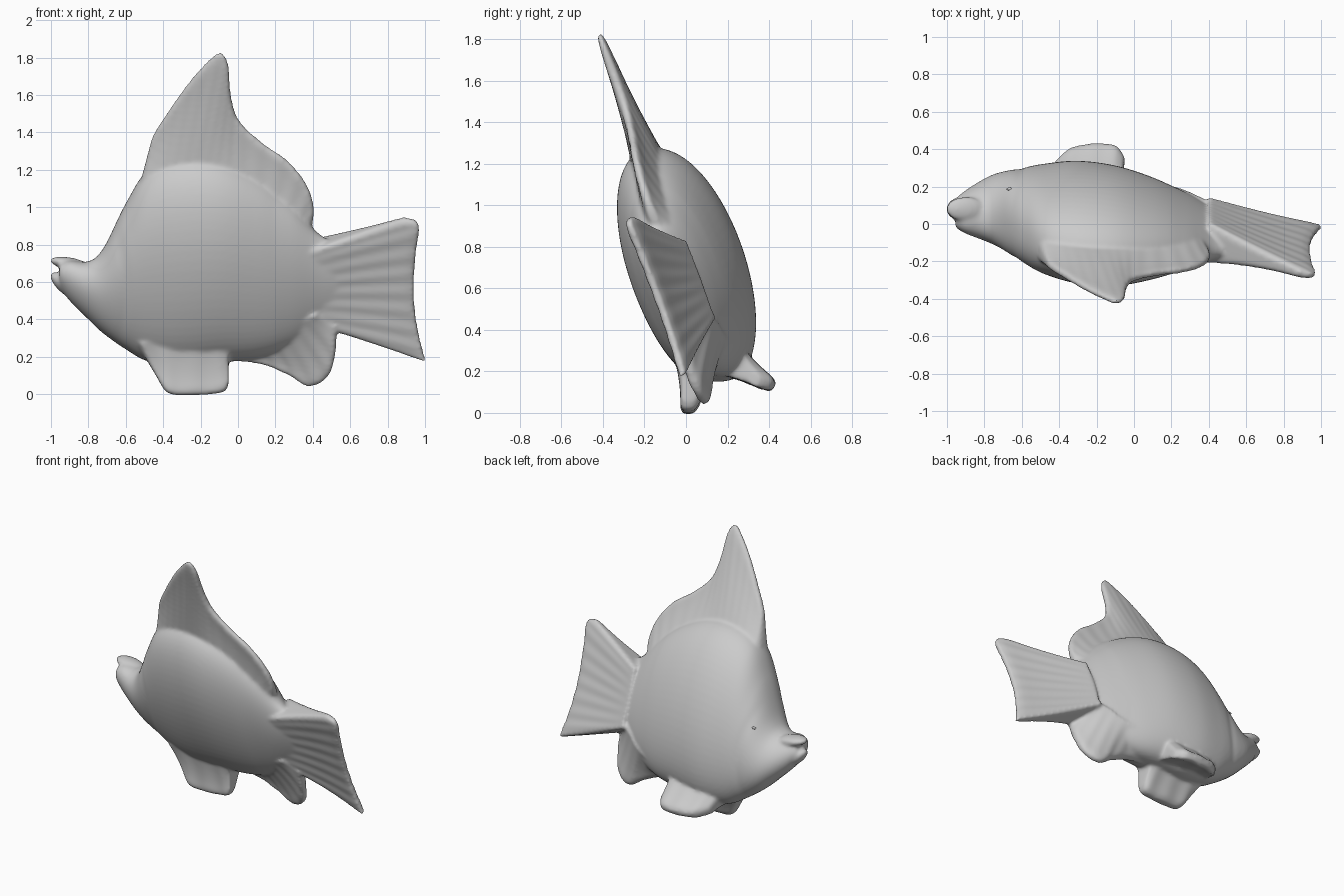
import bpy, bmesh, math
from mathutils import Vector, Matrix

if "Cube" in bpy.data.objects:
    bpy.data.objects.remove(bpy.data.objects["Cube"])


def centre_y(x, z, lean=0.37):
    """Leaning, gently bent middle plane of the fish."""
    return 0.025 - 0.115 * x - 0.07 * x * x - 0.012 * x ** 3 - lean * (z - 0.6)


def sample(pts, u):
    """Smooth curve through points of any dimension, u in 0..1."""
    n = len(pts) - 1
    f = min(max(u, 0), 1) * n
    i = min(int(f), n - 1)
    t = f - i
    p = [Vector(pts[min(max(k, 0), n)]) for k in (i - 1, i, i + 1, i + 2)]
    return 0.5 * (2 * p[1] + (p[2] - p[0]) * t
                  + (2 * p[0] - 5 * p[1] + 4 * p[2] - p[3]) * t ** 2
                  + (3 * p[1] - p[0] - 3 * p[2] + p[3]) * t ** 3)


def finish(name, bm):
    bmesh.ops.recalc_face_normals(bm, faces=bm.faces)
    me = bpy.data.meshes.new(name)
    bm.to_mesh(me)
    bm.free()
    ob = bpy.data.objects.new(name, me)
    bpy.context.collection.objects.link(ob)
    for p in me.polygons:
        p.use_smooth = True
    return ob


def fin(name, base, tip, root, edge, rays, normal=(0, 1, 0), nu=72, nv=14):
    """Ribbed fin lofted from a base line to a tip line, thinning outwards."""
    bm = bmesh.new()
    normal = Vector(normal).normalized()
    sides = []
    for s in (1, -1):
        grid = []
        for i in range(nu + 1):
            u = i / nu
            a, b = sample(base, u), sample(tip, u)
            rim_u = min(1, min(u, 1 - u) / 0.06)
            row = []
            for j in range(nv + 1):
                v = j / nv
                p = a.lerp(b, v)
                if len(p) == 2:
                    p = Vector((p[0], centre_y(p[0], p[1]), p[1]))
                t = root * (1 - v) ** 1.6 + edge
                t *= 0.55 + 0.45 * math.sqrt(rim_u * min(1, (1 - v) / 0.1))
                t *= 1 + 0.08 * v * math.cos(2 * math.pi * rays * u)
                row.append(bm.verts.new(p + normal * s * t))
            grid.append(row)
        for i in range(nu):
            for j in range(nv):
                bm.faces.new((grid[i][j], grid[i + 1][j],
                              grid[i + 1][j + 1], grid[i][j + 1]))
        sides.append([r[0] for r in grid] + grid[-1][1:]
                     + [r[-1] for r in grid[-2::-1]] + grid[0][-2:0:-1])
    # close the rim between both sides
    a, b = sides
    for k in range(len(a)):
        m = (k + 1) % len(a)
        bm.faces.new((a[k], a[m], b[m], b[k]))
    return finish(name, bm)


# Body: stations of x, top z, bottom z, half thickness
stations = [
    (-0.955, 0.695, 0.575, 0.075), (-0.90, 0.715, 0.50, 0.112),
    (-0.80, 0.71, 0.40, 0.16), (-0.72, 0.78, 0.325, 0.19),
    (-0.60, 1.02, 0.24, 0.225), (-0.48, 1.20, 0.175, 0.257),
    (-0.30, 1.27, 0.15, 0.288), (-0.10, 1.26, 0.17, 0.283),
    (0.10, 1.17, 0.19, 0.235), (0.28, 1.03, 0.25, 0.17),
    (0.42, 0.87, 0.34, 0.11), (0.52, 0.81, 0.39, 0.075),
    (0.65, 0.77, 0.43, 0.03)]


def body_point(u, a):
    x, top, bot, h = sample(stations, u)
    s, c = math.sin(a), math.cos(a)
    z = (top + bot) / 2 + (top - bot) / 2 * c
    # the deep middle leans less than the fins and tail do
    lean = 0.27 + 0.10 * min(1, max(0, (x - 0.2) / 0.4))
    # shallow gill-cover step behind the cheek
    gill = x + 0.60 + 0.5 * (z - 0.55) ** 2
    h *= 1 - 0.025 * math.exp(-(gill / 0.025) ** 2)
    # fuller belly on the front side, running down into the fins
    full = 0.92 if s > 0 else 0.90 - 0.25 * max(0, -c)
    return Vector((x, centre_y(x, z, lean) - 0.014
                   + h * math.copysign(abs(s) ** full, s), z))


bm = bmesh.new()
rings, N, M = [], 110, 64
for i in range(N + 1):
    rings.append([bm.verts.new(body_point(i / N, 2 * math.pi * k / M))
                  for k in range(M)])
for r, q in zip(rings, rings[1:]):
    for k in range(M):
        m = (k + 1) % M
        bm.faces.new((r[k], r[m], q[m], q[k]))
bm.faces.new(rings[0])
bm.faces.new(rings[-1])
parts = [finish("fish", bm)]


# Lips and eye: small stretched spheres
def blob(name, loc, size, tilt=0):
    bm = bmesh.new()
    bmesh.ops.create_uvsphere(
        bm, u_segments=24, v_segments=14, radius=1,
        matrix=Matrix.Translation(loc)
        @ Matrix.Rotation(math.radians(tilt), 4, 'Y')
        @ Matrix.Diagonal((*size, 1)))
    return finish(name, bm)


parts += [blob("upper_lip", (-0.90, 0.08, 0.698), (0.107, 0.066, 0.033), 10),
          blob("lower_lip", (-0.925, 0.08, 0.58), (0.1, 0.064, 0.04), 42)]
blob("eye", body_point(0.29, 0.95), (0.016, 0.008, 0.008))

# Dorsal fin, tall in front and rounded behind
parts.append(fin(
    "dorsal_fin",
    [(-0.54, 1.06), (-0.49, 1.13), (-0.43, 1.17), (-0.36, 1.19), (-0.29, 1.2),
     (-0.22, 1.2), (-0.15, 1.2), (-0.08, 1.19), (0.0, 1.15), (0.1, 1.08),
     (0.2, 1.0), (0.28, 0.93), (0.33, 0.87), (0.36, 0.80)],
    [(-0.475, 1.31), (-0.45, 1.39), (-0.38, 1.50), (-0.29, 1.63), (-0.20, 1.74),
     (-0.10, 1.825), (-0.052, 1.76), (-0.04, 1.61), (0.0, 1.47), (0.12, 1.35),
     (0.26, 1.25), (0.36, 1.13), (0.405, 1.0), (0.39, 0.87)],
    0.06, 0.02, 16, (0.15, 1, 0.37)))

# Flared tail fin
parts.append(fin(
    "tail_fin",
    [(0.38, 0.80), (0.38, 0.76), (0.38, 0.68), (0.38, 0.60),
     (0.38, 0.52), (0.38, 0.44), (0.38, 0.41)],
    [(0.89, 0.945), (0.965, 0.905), (0.95, 0.75), (0.94, 0.60),
     (0.945, 0.45), (0.97, 0.30), (1.003, 0.175)],
    0.09, 0.027, 9, (0.2, 1, 0.37)))

# Rounded anal fin
parts.append(fin(
    "anal_fin",
    [(x, centre_y(x, z) - 0.01, z) for x, z in
     [(-0.04, 0.26), (0.08, 0.28), (0.18, 0.31), (0.26, 0.35),
      (0.32, 0.40), (0.38, 0.44), (0.44, 0.47)]],
    [(x, centre_y(x, z) - 0.08, z) for x, z in
     [(0.0, 0.18), (0.14, 0.16), (0.27, 0.105), (0.38, 0.045),
      (0.48, 0.095), (0.52, 0.22), (0.525, 0.37)]],
    0.09, 0.028, 7, (0.15, 1, 0.37)))

# Pair of stubby pelvic fins: one straight down, one splayed backwards
parts.append(fin(
    "front_pelvic_fin",
    [(-0.54, 0.09, 0.27), (-0.40, 0.08, 0.28), (-0.25, 0.07, 0.28),
     (-0.12, 0.07, 0.28), (-0.05, 0.07, 0.27)],
    [(-0.43, 0.025, 0.085), (-0.37, 0.01, 0.005), (-0.23, 0.01, -0.004),
     (-0.08, 0.01, 0.012), (-0.05, 0.01, 0.06)],
    0.09, 0.04, 4))
parts.append(fin(
    "back_pelvic_fin",
    [(-0.48, 0.20, 0.26), (-0.38, 0.20, 0.27), (-0.25, 0.20, 0.27),
     (-0.12, 0.20, 0.27), (-0.06, 0.19, 0.27)],
    [(-0.42, 0.33, 0.15), (-0.34, 0.40, 0.13), (-0.22, 0.425, 0.125),
     (-0.10, 0.415, 0.13), (-0.05, 0.35, 0.145)],
    0.06, 0.034, 4, (0, 0.4, 0.9)))

# Fuse body, lips and fins into one smooth sculpted skin
bpy.ops.object.select_all(action='DESELECT')
for ob in parts:
    ob.select_set(True)
fish = parts[0]
bpy.context.view_layer.objects.active = fish
bpy.ops.object.join()
skin = fish.modifiers.new("skin", 'REMESH')
skin.mode = 'VOXEL'
skin.voxel_size = 0.0105
skin.use_smooth_shade = True
soft = fish.modifiers.new("soften", 'SMOOTH')
soft.factor = 0.5
soft.iterations = 9
